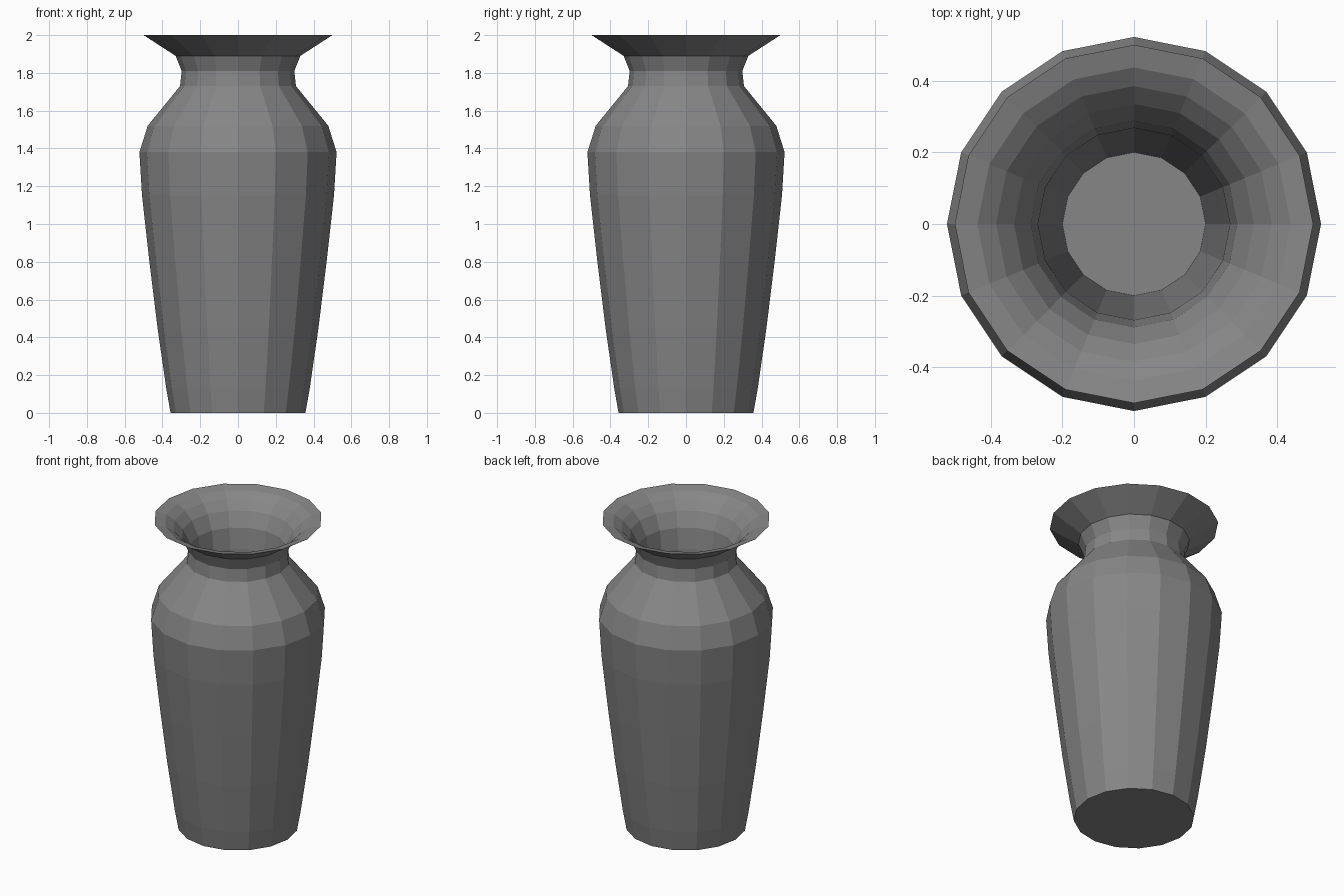
import bpy, bmesh
from math import sin, cos, tau

if "Cube" in bpy.data.objects:
    bpy.data.objects.remove(bpy.data.objects["Cube"])

SIDES = 16


def lathe(name, profile):
    """Revolve a (radius, z) profile about z and cap both ends."""
    bm = bmesh.new()
    rings = [[bm.verts.new((r * cos(tau * i / SIDES), r * sin(tau * i / SIDES), z))
              for i in range(SIDES)] for r, z in profile]
    for a, b in zip(rings, rings[1:]):
        for i in range(SIDES):
            j = (i + 1) % SIDES
            bm.faces.new((a[i], a[j], b[j], b[i]))
    bm.faces.new(rings[0][::-1])
    bm.faces.new(rings[-1])
    mesh = bpy.data.meshes.new(name)
    bm.to_mesh(mesh)
    bm.free()
    obj = bpy.data.objects.new(name, mesh)
    bpy.context.collection.objects.link(obj)
    return obj


# Outer wall: foot, tapered body, shoulder, neck and flared lip
outer = [(0.357, 0), (0.38, 0.13), (0.426, 0.45), (0.469, 0.8), (0.508, 1.15),
         (0.522, 1.38), (0.478, 1.52), (0.307, 1.73), (0.298, 1.81),
         (0.33, 1.89), (0.50, 2.0)]

# Inner wall: funnel mouth narrowing down to the inside floor
inner = [(0.437, 1.985), (0.385, 1.952), (0.335, 1.90), (0.288, 1.81),
         (0.268, 1.68), (0.255, 1.4), (0.23, 0.8), (0.2, 0.1)]

vase = lathe("vase", outer + inner)

# Dark grey glaze
glaze = bpy.data.materials.new("dark_grey")
glaze.diffuse_color = (0.24, 0.24, 0.24, 1)
glaze.use_nodes = True
glaze.node_tree.nodes["Principled BSDF"].inputs["Base Color"].default_value = glaze.diffuse_color
vase.data.materials.append(glaze)
